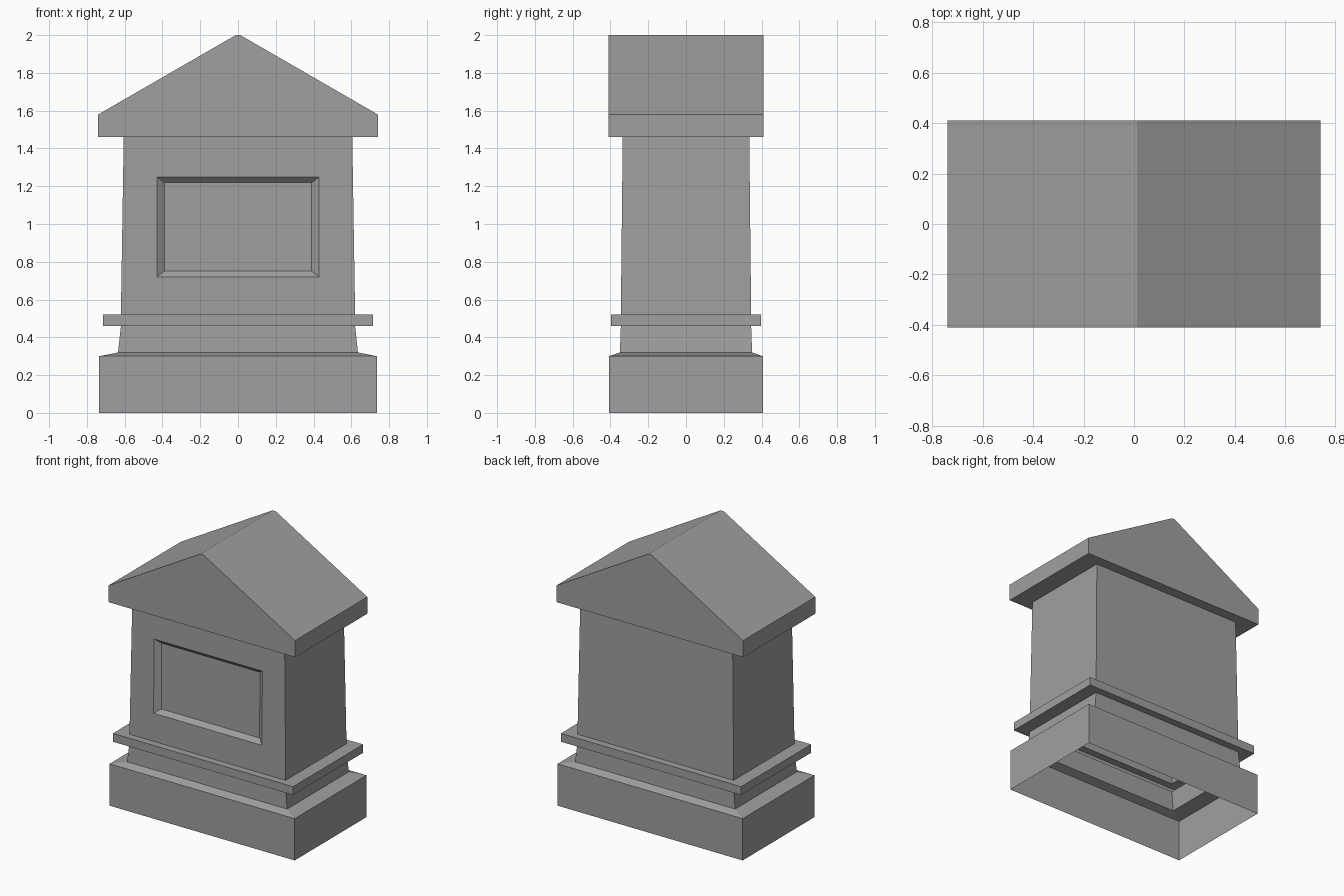
import bpy, bmesh

if "Cube" in bpy.data.objects:
    bpy.data.objects.remove(bpy.data.objects["Cube"], do_unlink=True)

stone = bpy.data.materials.new("grey stone")
stone.use_nodes = True
GREY = (0.35, 0.35, 0.35, 1)
stone.diffuse_color = GREY
stone.node_tree.nodes["Principled BSDF"].inputs["Base Color"].default_value = GREY

CORNERS = ((-1, -1), (1, -1), (1, 1), (-1, 1))


def loft(bm, rings):
    """Join rectangles (half width, half depth, height) into an open shell."""
    loops = [[bm.verts.new((sx * w, sy * d, z)) for sx, sy in CORNERS]
             for w, d, z in rings]
    for low, high in zip(loops, loops[1:]):
        for i in range(4):
            j = (i + 1) % 4
            bm.faces.new((low[i], low[j], high[j], high[i]))
    return loops


def finish(name, bm):
    mesh = bpy.data.meshes.new(name)
    bm.normal_update()
    bm.to_mesh(mesh)
    bm.free()
    mesh.materials.append(stone)
    obj = bpy.data.objects.new(name, mesh)
    bpy.context.collection.objects.link(obj)


def place_inset(bm, face, half_width, bottom, top, depth):
    """Inset a wall face, then set the new inner rectangle on the sloping wall."""
    bmesh.ops.inset_individual(bm, faces=[face], thickness=0.05)
    mid = face.calc_center_median().z
    for v in face.verts:
        z = top if v.co.z > mid else bottom
        v.co = (half_width if v.co.x > 0 else -half_width,
                -0.345 + 0.01 * (z - 0.52) / 0.94 + depth, z)


# plinth, open underneath, with sloped shoulder
bm = bmesh.new()
loft(bm, [(0.735, 0.407, 0), (0.735, 0.407, 0.30),
          (0.635, 0.35, 0.32), (0.62, 0.345, 0.46)])
finish("plinth", bm)

# projecting band
bm = bmesh.new()
loft(bm, [(0.62, 0.345, 0.46), (0.715, 0.397, 0.46),
          (0.715, 0.397, 0.52), (0.62, 0.345, 0.52)])
finish("band", bm)

# tapered body with a bevelled, recessed front panel
bm = bmesh.new()
loft(bm, [(0.62, 0.345, 0.52), (0.605, 0.335, 1.46)])
bm.faces.ensure_lookup_table()
front = bm.faces[0]
place_inset(bm, front, 0.43, 0.72, 1.25, 0)
place_inset(bm, front, 0.39, 0.75, 1.22, 0.03)
finish("body", bm)

# gabled cap with a narrow flat ridge
bm = bmesh.new()
loops = loft(bm, [(0.605, 0.335, 1.46), (0.74, 0.41, 1.46),
                  (0.74, 0.41, 1.58), (0.012, 0.41, 2.0)])
bm.faces.new(loops[-1])
finish("gabled_cap", bm)
